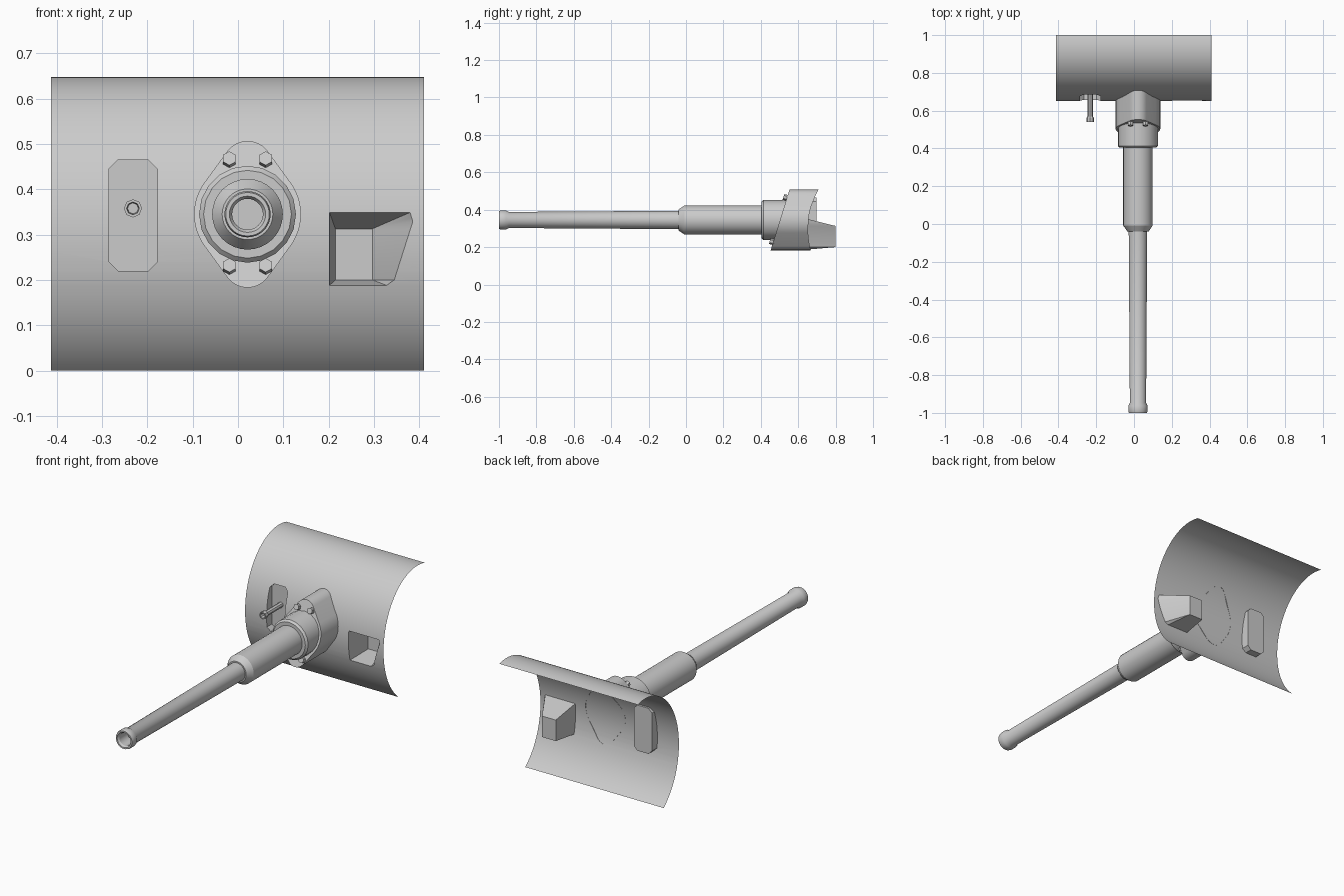
import bpy, bmesh, math
from mathutils import Vector, Matrix

if "Cube" in bpy.data.objects:
    bpy.data.objects.remove(bpy.data.objects["Cube"])

CX, CZ = 0.021, 0.345          # barrel axis
grey = bpy.data.materials.new("plain_grey")
grey.diffuse_color = (0.6, 0.6, 0.6, 1)
grey.use_nodes = True
grey.node_tree.nodes["Principled BSDF"].inputs["Base Color"].default_value = grey.diffuse_color


def finish(bm, name, angle=30):
    me = bpy.data.meshes.new(name)
    bm.to_mesh(me)
    bm.free()
    ob = bpy.data.objects.new(name, me)
    bpy.context.collection.objects.link(ob)
    me.materials.append(grey)
    bpy.ops.object.select_all(action='DESELECT')
    ob.select_set(True)
    bpy.context.view_layer.objects.active = ob
    bpy.ops.object.shade_smooth_by_angle(angle=math.radians(angle))
    return ob


def lathe(name, profile, x, z, sides=32, angle=30):
    """Revolve (radius, y) points about an axis along y."""
    bm = bmesh.new()
    rings = []
    for r, y in profile:
        rings.append([bm.verts.new((x + r * math.cos(2 * math.pi * i / sides), y,
                                    z + r * math.sin(2 * math.pi * i / sides))) for i in range(sides)])
    for a, b in zip(rings, rings[1:]):
        for i in range(sides):
            j = (i + 1) % sides
            bm.faces.new((a[i], a[j], b[j], b[i]))
    bmesh.ops.remove_doubles(bm, verts=bm.verts, dist=1e-5)
    bmesh.ops.recalc_face_normals(bm, faces=bm.faces)
    return finish(bm, name, angle)


# Curved shield section: part of an ellipse swept along x
EY, EZ, EA, EB = 0.938, 0.295, 0.288, 0.353


def shield_y(z):
    return EY - EA * math.sqrt(max(0, 1 - ((z - EZ) / EB) ** 2))


def inside(p, poly):
    s = [(b[0] - a[0]) * (p.z - a[1]) - (b[1] - a[1]) * (p.x - a[0])
         for a, b in zip(poly, poly[1:] + poly[:1])]
    return all(v < 1e-7 for v in s) or all(v > -1e-7 for v in s)


def recess(bm, poly, floor, depth_y):
    """Cut a convex opening and join it by walls to a flat floor."""
    xs, zs = [p[0] for p in poly], [p[1] for p in poly]
    lo, hi = (min(xs), min(zs)), (max(xs), max(zs))
    planes = [((lo[0], 0, 0), (1, 0, 0)), ((hi[0], 0, 0), (1, 0, 0)),
              ((0, 0, lo[1]), (0, 0, 1)), ((0, 0, hi[1]), (0, 0, 1))]
    n = len(poly)
    for i in range(n):
        a, b = poly[i], poly[(i + 1) % n]
        if abs(a[0] - b[0]) > 1e-6 and abs(a[1] - b[1]) > 1e-6:
            planes.append(((a[0], 0, a[1]), (b[1] - a[1], 0, a[0] - b[0])))
    box = [lo, (hi[0], lo[1]), hi, (lo[0], hi[1])]
    for k, (co, no) in enumerate(planes):
        faces = [f for f in bm.faces if f.calc_center_median().y < 0.75
                 and (k < 4 or inside(f.calc_center_median(), box))]
        geom = set(faces)
        for f in faces:
            geom.update(f.edges)
            geom.update(f.verts)
        bmesh.ops.bisect_plane(bm, geom=list(geom), plane_co=co, plane_no=Vector(no).normalized(), dist=1e-6)
    hole = [f for f in bm.faces if inside(f.calc_center_median(), poly)]
    hs = set(hole)
    rim = [e for f in hole for e in f.edges if any(g not in hs for g in e.link_faces)]
    bmesh.ops.delete(bm, geom=hole, context='FACES_ONLY')
    bm.verts.index_update()
    new = {}

    def floor_vert(v):
        if v not in new:
            best = None
            for i in range(n):
                a, b = Vector(poly[i]), Vector(poly[(i + 1) % n])
                p, d = Vector((v.co.x, v.co.z)), b - a
                t = min(1, max(0, (p - a).dot(d) / d.length_squared))
                err = (a + d * t - p).length
                if best is None or err < best[0]:
                    q = Vector(floor[i]).lerp(Vector(floor[(i + 1) % n]), t)
                    best = (err, q)
            new[v] = bm.verts.new((best[1].x, depth_y, best[1].y))
        return new[v]

    for e in rim:
        a, b = e.verts
        bm.faces.new((a, b, floor_vert(b), floor_vert(a)))
    # Floor face, ordered round its centre
    cx = sum(p[0] for p in floor) / n
    cz = sum(p[1] for p in floor) / n
    bmesh.ops.remove_doubles(bm, verts=list(new.values()), dist=1e-5)
    ring = {v for v in bm.verts if abs(v.co.y - depth_y) < 1e-6
            and any(len(e.link_faces) == 1 for e in v.link_edges)
            and abs(v.co.x - cx) < 0.15}
    ring = sorted(ring, key=lambda v: math.atan2(v.co.z - cz, v.co.x - cx))
    bm.faces.new(ring)


bm = bmesh.new()
t0 = math.acos((EY - 0.78) / EA)
t1 = math.pi - math.acos((1.0 - EY) / EA)
N = 40
rows = []
for i in range(N + 1):
    t = -t0 + (t0 + t1) * i / N
    y, z = EY - EA * math.cos(t), EZ + EB * math.sin(t)
    rows.append([bm.verts.new((x, y, max(0, z))) for x in (-0.413, 0.411)])
for a, b in zip(rows, rows[1:]):
    bm.faces.new((a[0], a[1], b[1], b[0]))

# Left recess with chamfered corners
x0, x1, z0, z1, c = -0.285, -0.178, 0.22, 0.465, 0.02
slot = [(x0 + c, z0), (x1 - c, z0), (x1, z0 + c), (x1, z1 - c),
        (x1 - c, z1), (x0 + c, z1), (x0, z1 - c), (x0, z0 + c)]
recess(bm, slot, slot, 0.697)

# Right tapering recess
opening = [(0.202, 0.188), (0.328, 0.188), (0.345, 0.2), (0.386, 0.329), (0.38, 0.349), (0.202, 0.349)]
back = [(0.215, 0.2), (0.297, 0.2), (0.297, 0.2), (0.297, 0.313), (0.297, 0.313), (0.215, 0.313)]
recess(bm, opening, back, 0.8)
bmesh.ops.recalc_face_normals(bm, faces=bm.faces)
if sum(f.normal.y * f.calc_area() for f in bm.faces) > 0:
    bmesh.ops.reverse_faces(bm, faces=bm.faces)
finish(bm, "shield", 25)


# Flange: rounded diamond outline with a slanted front
SLOPE = 0.31


def front_y(z):
    return 0.553 - (0.507 - z) * SLOPE


R, r, d = 0.118, 0.055, 0.107
phi = math.asin((R - r) / d)
outline = []
for base, rad, a0, a1 in ((0, R, -phi, phi), (d, r, phi, math.pi - phi),
                          (0, R, math.pi - phi, math.pi + phi), (-d, r, math.pi + phi, 2 * math.pi - phi)):
    for i in range(13):
        a = a0 + (a1 - a0) * i / 12
        outline.append((CX + rad * math.cos(a), CZ + base + rad * math.sin(a)))
bm = bmesh.new()
fr = [bm.verts.new((x, front_y(z), z)) for x, z in outline]
bk = [bm.verts.new((x, shield_y(z) + 0.001, z)) for x, z in outline]
bm.faces.new(fr)
for i in range(len(fr)):
    j = (i + 1) % len(fr)
    bm.faces.new((fr[i], bk[i], bk[j], fr[j]))
bmesh.ops.recalc_face_normals(bm, faces=bm.faces)
finish(bm, "mount_flange")

# Flange bolts, square to the slanted face
normal = Vector((0, -1, SLOPE)).normalized()
for sx in (-1, 1):
    for sz in (-1, 1):
        x, z = CX + sx * 0.04, CZ + sz * 0.118
        bm = bmesh.new()
        pos = Vector((x, front_y(z), z)) + normal * 0.006
        bmesh.ops.create_cone(bm, cap_ends=True, segments=6, radius1=0.016, radius2=0.016, depth=0.026,
                              matrix=Matrix.Translation(pos) @ normal.to_track_quat('Z', 'Y').to_matrix().to_4x4())
        finish(bm, "flange_bolt")

# Collar, sleeve and barrel
lathe("collar", [(0, 0.404), (0.097, 0.404), (0.107, 0.414), (0.107, 0.56)], CX, CZ, 20)
lathe("sleeve", [(0.045, -0.04), (0.056, -0.04), (0.078, -0.008), (0.078, 0.42)], CX, CZ)
lathe("barrel", [(0, -0.92), (0.034, -0.92), (0.034, -0.99), (0.04, -1), (0.048, -1), (0.051, -0.99),
                 (0.051, -0.962), (0.043, -0.947), (0.049, -0.03), (0.049, 0.0)], CX, CZ)

# Small hollow pin in the left recess
lathe("pin", [(0, 0.565), (0.012, 0.565), (0.014, 0.54), (0.02, 0.54), (0.02, 0.562), (0.014, 0.57),
              (0.014, 0.697)], -0.232, 0.358, 8)
